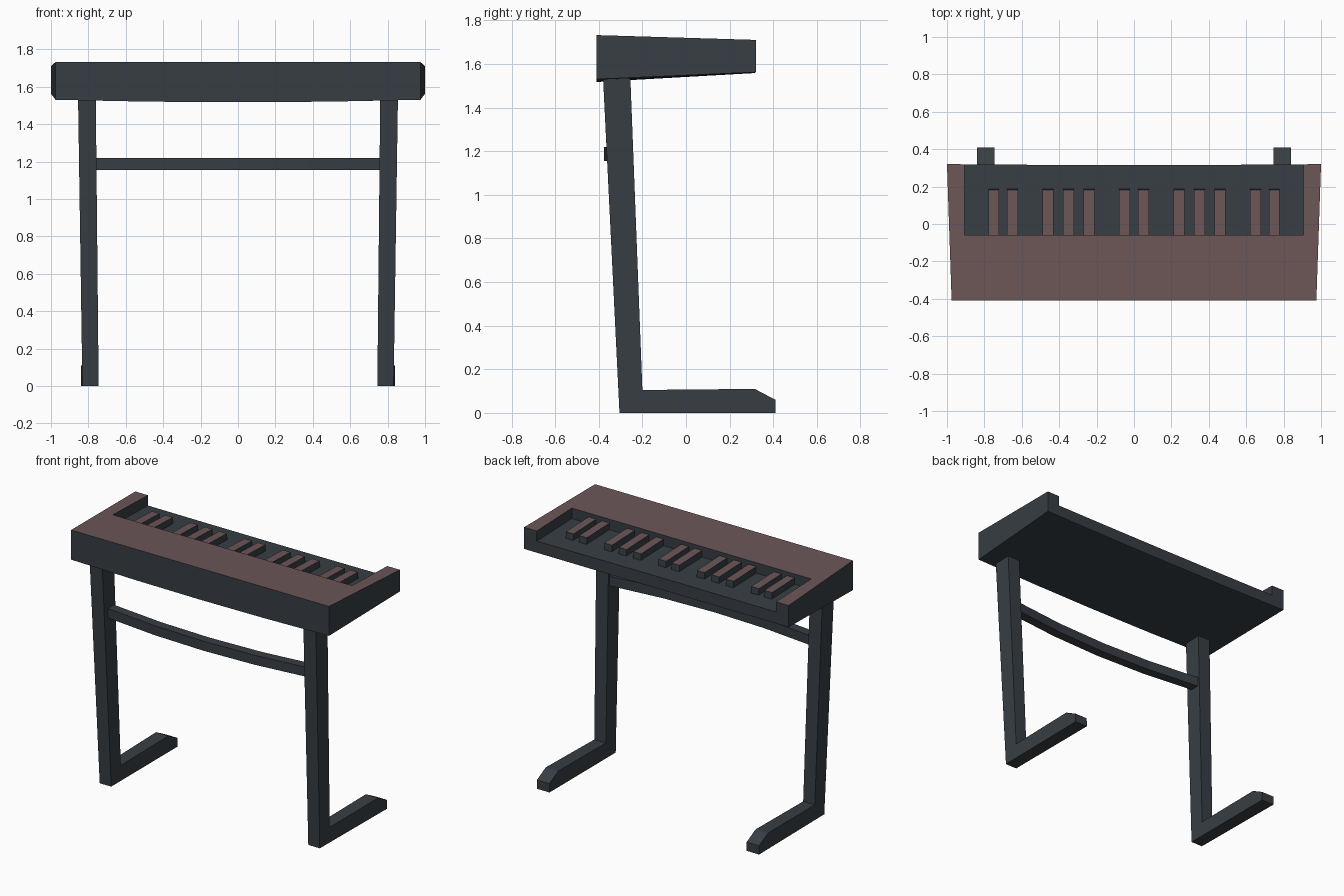
import bpy, bmesh

if "Cube" in bpy.data.objects:
    bpy.data.objects.remove(bpy.data.objects["Cube"])


def material(name, rgb):
    m = bpy.data.materials.new(name)
    m.diffuse_color = (*rgb, 1)
    m.use_nodes = True
    m.node_tree.nodes["Principled BSDF"].inputs["Base Color"].default_value = m.diffuse_color
    return m


DARK = material("charcoal", (0.039, 0.048, 0.057))
RED = material("dusty red", (0.150, 0.092, 0.097))


def loft(name, sections):
    """Solid skinned through matching closed cross-sections."""
    bm = bmesh.new()
    rings = [[bm.verts.new(p) for p in s] for s in sections]
    n = len(rings[0])
    for a, b in zip(rings, rings[1:]):
        for i in range(n):
            j = (i + 1) % n
            bm.faces.new((a[i], a[j], b[j], b[i]))
    bm.faces.new(rings[0])
    bm.faces.new(rings[-1])
    bmesh.ops.recalc_face_normals(bm, faces=bm.faces)
    me = bpy.data.meshes.new(name)
    bm.to_mesh(me)
    bm.free()
    ob = bpy.data.objects.new(name, me)
    bpy.context.collection.objects.link(ob)
    me.materials.append(DARK)
    me.materials.append(RED)
    return ob


def paint_tops(ob, min_z):
    """Upward faces above min_z are red."""
    for f in ob.data.polygons:
        if f.normal.z > 0.8 and f.center.z > min_z:
            f.material_index = 1


def mirror_x(ob):
    ob.modifiers.new("mirror", 'MIRROR').use_mirror_merge = False


# Keyboard case: wedge, wider at the back, belly bowed slightly down
sections = []
for x in (-1, -0.5, 0, 0.5, 1):
    bow = 1 - x * x
    back = 0.32 - 0.005 * bow
    sections.append([(0.975 * x, -0.41, 1.53 - 0.013 * bow), (x, back, 1.562 - 0.004 * bow),
                     (x, back, 1.71), (0.975 * x, -0.41, 1.732)])
case = loft("keyboard_case", sections)

# Key recess, open at the back
cutter = loft("recess_cutter", [
    [(x, -0.06, 1.65), (x, 0.5, 1.635), (x, 0.5, 1.9), (x, -0.06, 1.9)] for x in (-0.905, 0.905)])
cutter.hide_render = True
mod = case.modifiers.new("recess", 'BOOLEAN')
mod.operation = 'DIFFERENCE'
mod.solver = 'EXACT'
mod.object = cutter
bpy.context.view_layer.objects.active = case
bpy.ops.object.modifier_apply(modifier=mod.name)
bpy.data.objects.remove(cutter)
paint_tops(case, 1.68)

# Raised keys in groups of two and three
for i, cx in enumerate((0.05, 0.24, 0.35, 0.46, 0.65, 0.75)):
    key = loft("raised_key_%d" % (i + 1), [
        [(x, -0.062, 1.645), (x, 0.187, 1.637), (x, 0.183, 1.687), (x, -0.062, 1.695)]
        for x in (cx - 0.029, cx + 0.029)])
    paint_tops(key, 1.68)
    mirror_x(key)

# Legs: leaning post and foot in one L-shaped profile
profile = [(-0.305, 0), (0.41, 0), (0.41, 0.06), (0.315, 0.11),
           (-0.20, 0.105), (-0.255, 1.535), (-0.38, 1.53)]
leg = loft("leg_and_foot", [
    [(0.745 + 0.01 * z, y, z) for y, z in profile],
    [((0.84 if z < 0.2 and y > -0.1 else 0.832 + 0.015 * z), y, z) for y, z in profile]])
mirror_x(leg)

# Crossbar bowed towards the front
bar = []
for x in (-0.765, -0.38, 0, 0.38, 0.765):
    y = -0.375 + 0.055 * (x / 0.765) ** 2
    bar.append([(x, y, 1.155), (x, y + 0.065, 1.155), (x, y + 0.065, 1.22), (x, y, 1.22)])
loft("crossbar", bar)
